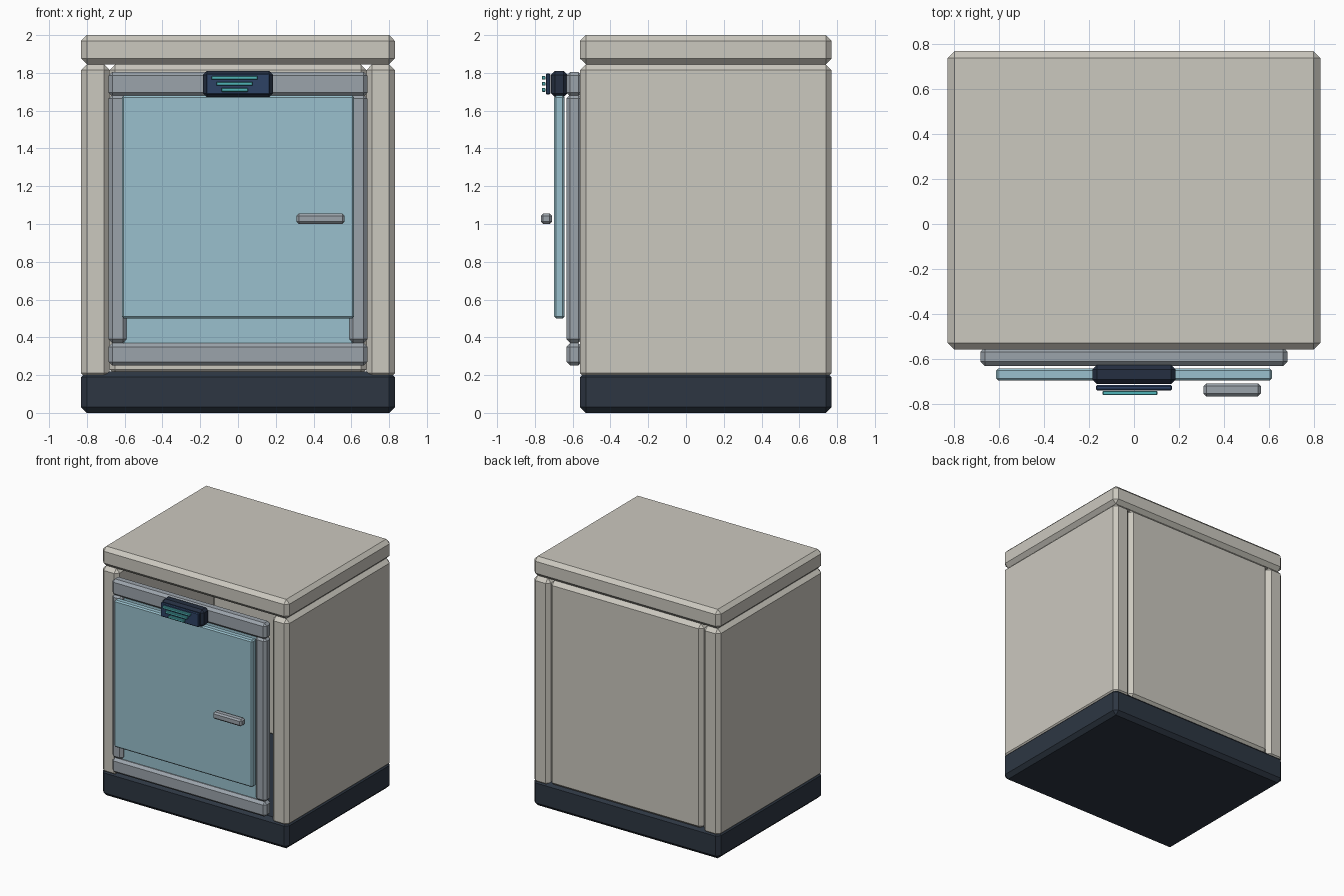
import bpy, bmesh

if "Cube" in bpy.data.objects:
    bpy.data.objects.remove(bpy.data.objects["Cube"])


def material(name, r, g, b):
    m = bpy.data.materials.new(name)
    m.diffuse_color = (r, g, b, 1)
    m.use_nodes = True
    m.node_tree.nodes["Principled BSDF"].inputs["Base Color"].default_value = m.diffuse_color
    return m


BEIGE = material("warm_grey_paint", 0.60, 0.58, 0.52)
DARK = material("dark_plinth", 0.026, 0.037, 0.055)
STEEL = material("steel_trim", 0.33, 0.37, 0.41)
GLASS = material("pale_blue_glass", 0.32, 0.53, 0.61)
CASE = material("display_case", 0.018, 0.028, 0.052)
SCREEN = material("screen_blue", 0.026, 0.055, 0.13)
TEAL = material("readout_teal", 0.08, 0.46, 0.48)


def block(name, xs, ys, zs, chamfer, mat):
    """Chamfered box given by its extents on each axis."""
    bm = bmesh.new()
    bmesh.ops.create_cube(bm, size=1)
    for v in bm.verts:
        v.co = [lo + (c + 0.5) * (hi - lo) for c, (lo, hi) in zip(v.co, (xs, ys, zs))]
    if chamfer:
        bmesh.ops.bevel(bm, geom=bm.edges[:], offset=chamfer, segments=1,
                        affect='EDGES', profile=0.5)
    bmesh.ops.recalc_face_normals(bm, faces=bm.faces)
    mesh = bpy.data.meshes.new(name)
    bm.to_mesh(mesh)
    bm.free()
    mesh.materials.append(mat)
    obj = bpy.data.objects.new(name, mesh)
    bpy.context.collection.objects.link(obj)
    return obj


def pair(name, x0, x1, ys, zs, chamfer, mat):
    """Matching blocks on the left and right."""
    block("right_" + name, (x0, x1), ys, zs, chamfer, mat)
    block("left_" + name, (-x1, -x0), ys, zs, chamfer, mat)


# Hollow cabinet
BODY_Y = (-0.56, 0.77)
block("base", (-0.83, 0.83), BODY_Y, (0, 0.22), 0.03, DARK)
block("top_panel", (-0.83, 0.83), BODY_Y, (1.845, 2.0), 0.03, BEIGE)
pair("side_panel", 0.68, 0.83, BODY_Y, (0.18, 1.845), 0.03, BEIGE)
block("back_panel", (-0.68, 0.68), (0.63, 0.77), (0.20, 1.845), 0.03, BEIGE)

# Front frame with inner pane
FRAME_Y = (-0.633, -0.55)
block("top_rail", (-0.685, 0.685), FRAME_Y, (1.675, 1.805), 0.02, STEEL)
block("bottom_rail", (-0.685, 0.685), FRAME_Y, (0.25, 0.37), 0.02, STEEL)
pair("frame_stile", 0.59, 0.685, FRAME_Y, (0.37, 1.685), 0.02, STEEL)
block("inner_pane", (-0.61, 0.61), (-0.605, -0.57), (0.35, 1.70), 0.008, GLASS)

# Door and handle
block("glass_door", (-0.615, 0.615), (-0.698, -0.643), (0.50, 1.68), 0.01, GLASS)
block("door_handle", (0.31, 0.565), (-0.768, -0.71), (1.0, 1.055), 0.012, STEEL)

# Control display with tapering readout bars
block("display_case", (-0.185, 0.185), (-0.714, -0.628), (1.672, 1.81), 0.02, CASE)
block("display_screen", (-0.17, 0.17), (-0.742, -0.718), (1.685, 1.797), 0.006, SCREEN)
for i in range(3):
    half, z = 0.122 - 0.026 * i, 1.774 - 0.032 * i
    block(f"readout_bar_{i + 1}", (-0.018 - half, -0.018 + half),
          (-0.763, -0.744), (z - 0.01, z + 0.01), 0.003, TEAL)
